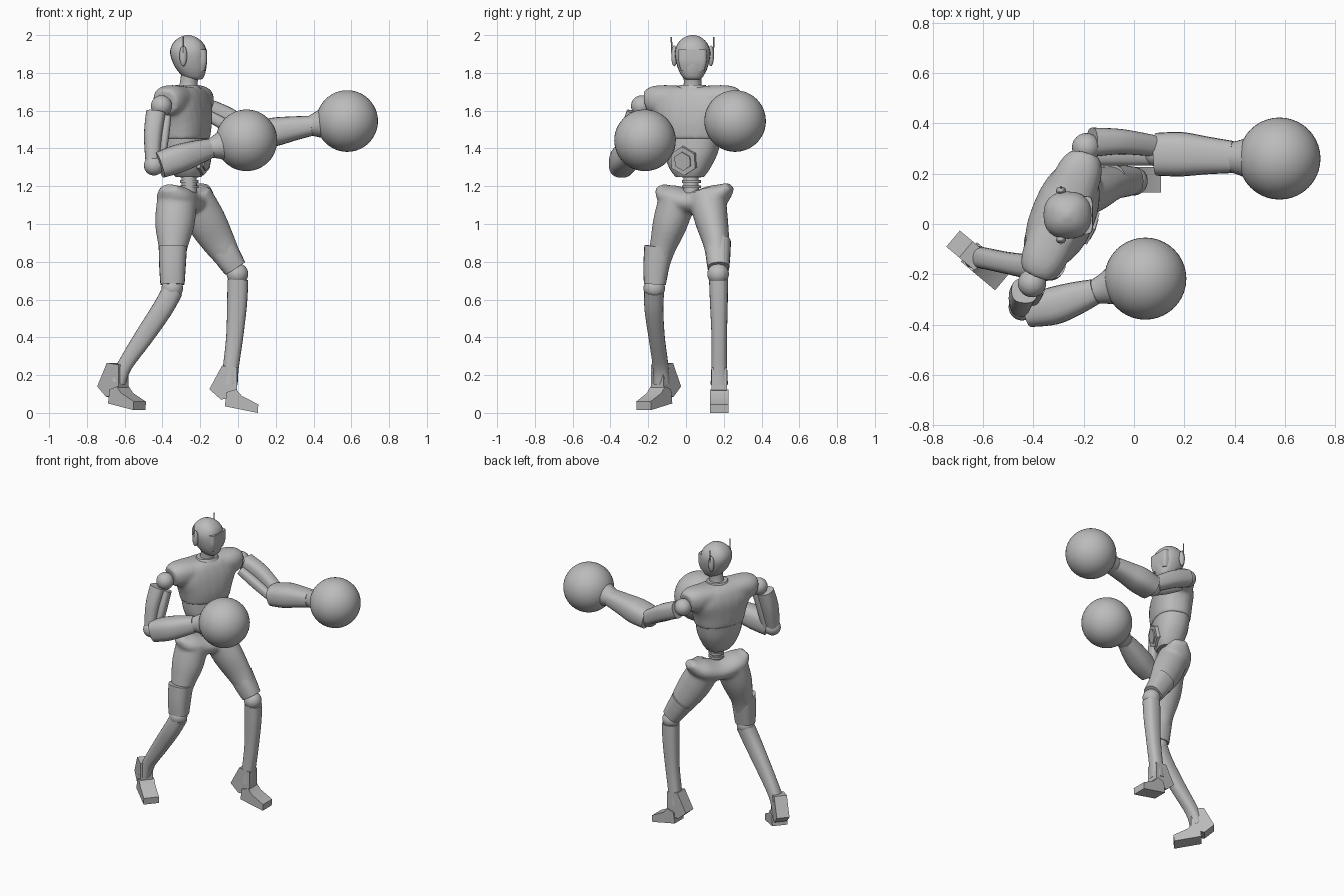
import bpy, bmesh, math
from mathutils import Vector, Matrix

default_cube = bpy.data.objects.get("Cube")
if default_cube:
    bpy.data.objects.remove(default_cube, do_unlink=True)

grey = bpy.data.materials.new("plain_grey")
grey.use_nodes = True
grey.diffuse_color = (0.5, 0.5, 0.5, 1)
grey.node_tree.nodes["Principled BSDF"].inputs["Base Color"].default_value = grey.diffuse_color

X, Y, Z = Vector((1, 0, 0)), Vector((0, 1, 0)), Vector((0, 0, 1))
SIDE = Vector((0.375, 0.927, 0))     # across the turned torso
FRONT = Vector((0.927, -0.375, 0))   # direction the torso faces
parts = []


def finish(name, bm):
    bmesh.ops.recalc_face_normals(bm, faces=bm.faces)
    mesh = bpy.data.meshes.new(name)
    bm.to_mesh(mesh)
    bm.free()
    mesh.materials.append(grey)
    obj = bpy.data.objects.new(name, mesh)
    bpy.context.collection.objects.link(obj)
    parts.append(obj)
    return obj


def spline(points, steps):
    """Catmull-Rom through (x, y, z, width, depth) sections."""
    ends = [points[0]] + list(points) + [points[-1]]
    result = []
    for i in range(1, len(ends) - 2):
        for k in range(steps):
            t = k / steps
            result.append([0.5 * (2 * b + (c - a) * t + (2 * a - 5 * b + 4 * c - d) * t * t
                                  + (3 * b - a - 3 * c + d) * t ** 3)
                           for a, b, c, d in zip(*ends[i - 1:i + 3])])
    return result + [list(points[-1])]


def add_loft(bm, points, ref=Z, upright=False, power=2.0, sides=24, steps=4):
    """Skin rounded rings along a path; width runs along ref."""
    path = spline(points, steps)
    rings = []
    for i, sec in enumerate(path):
        before, after = path[max(i - 1, 0)], path[min(i + 1, len(path) - 1)]
        along = Z if upright else (Vector(after[:3]) - Vector(before[:3])).normalized()
        u = (ref - along * ref.dot(along)).normalized()
        v = along.cross(u)
        ring = []
        for k in range(sides):
            angle = math.tau * k / sides
            c, s = math.cos(angle), math.sin(angle)
            c = math.copysign(abs(c) ** (2 / power), c)
            s = math.copysign(abs(s) ** (2 / power), s)
            ring.append(bm.verts.new(Vector(sec[:3]) + u * c * max(sec[3], 0.004)
                                     + v * s * max(sec[4], 0.004)))
        rings.append(ring)
    for low, high in zip(rings, rings[1:]):
        for k in range(sides):
            n = (k + 1) % sides
            bm.faces.new((low[k], low[n], high[n], high[k]))
    bm.faces.new(rings[0])
    bm.faces.new(rings[-1])


def loft(name, points, **options):
    bm = bmesh.new()
    add_loft(bm, points, **options)
    return finish(name, bm)


def ball(name, center, size):
    bm = bmesh.new()
    scale = Vector(size) if isinstance(size, tuple) else Vector((size,) * 3)
    bmesh.ops.create_uvsphere(bm, u_segments=40, v_segments=24, radius=1,
                              matrix=Matrix.Translation(center) @ Matrix.Diagonal(scale).to_4x4())
    return finish(name, bm)


def rod(name, start, end, radius, sides=16):
    a, b = Vector(start), Vector(end)
    bm = bmesh.new()
    turn = (b - a).to_track_quat("Z", "Y").to_matrix().to_4x4()
    bmesh.ops.create_cone(bm, cap_ends=True, segments=sides, radius1=radius, radius2=radius,
                          depth=(b - a).length, matrix=Matrix.Translation((a + b) / 2) @ turn)
    return finish(name, bm)


def fuse(obj):
    """Blend overlapping volumes into one smooth shell."""
    remesh = obj.modifiers.new("blend", "REMESH")
    remesh.mode = "VOXEL"
    remesh.voxel_size = 0.011
    remesh.use_smooth_shade = True
    smooth = obj.modifiers.new("soften", "SMOOTH")
    smooth.iterations = 6


# Head, visor, ears and antennae
loft("head", [(-.225, .035, 1.765, .03, .035), (-.235, .035, 1.78, .055, .055),
              (-.25, .035, 1.83, .083, .08), (-.262, .035, 1.90, .097, .094),
              (-.264, .035, 1.95, .085, .082), (-.265, .035, 1.985, .05, .05),
              (-.265, .035, 2.0, .012, .012)], ref=X, upright=True, power=2.4)
loft("visor", [(-.21, .035, 1.81, .035, .062), (-.21, .035, 1.86, .046, .075),
               (-.215, .035, 1.925, .05, .075)], ref=X, upright=True, power=6)
for label, sign in (("left", 1), ("right", -1)):
    y = .035 + sign * .097
    ball(label + "_ear", (-.29, y, 1.89), (.02, .016, .055))
    rod(label + "_antenna", (-.29, y + sign * .012, 1.90), (-.29, y + sign * .016, 1.99), .004, 8)
loft("neck", [(-.268, .035, 1.69, .06, .06), (-.262, .035, 1.74, .047, .047),
              (-.25, .035, 1.81, .05, .05)], ref=X, upright=True)
loft("collar", [(-.268, .035, 1.715, .085, .07), (-.268, .035, 1.737, .07, .06)],
     ref=SIDE, upright=True)

# Chest blended with the shoulder yoke
bm = bmesh.new()
add_loft(bm, [(-.28, .03, 1.45, .165, .118), (-.28, .03, 1.53, .185, .125),
              (-.285, .035, 1.62, .22, .122), (-.285, .035, 1.69, .20, .10),
              (-.28, .035, 1.725, .13, .07)], ref=SIDE, upright=True, power=2.4)
add_loft(bm, [(-.385, -.20, 1.645, .065, .065), (-.36, -.14, 1.655, .08, .09),
              (-.285, .04, 1.66, .07, .10), (-.215, .21, 1.655, .08, .09),
              (-.195, .275, 1.645, .065, .06)], power=2.3)
fuse(finish("chest", bm))

# Abdomen, buckle and spine
loft("abdomen", [(-.262, .02, 1.25, .075, .065), (-.268, .02, 1.29, .105, .088),
                 (-.275, .025, 1.37, .142, .108), (-.28, .03, 1.452, .157, .113)],
     ref=SIDE, upright=True, power=2.4)
buckle = Vector((-.18, -.012, 1.335))
tilt = FRONT - Z * 0.2
rod("buckle", buckle - tilt * .04, buckle + tilt * .012, .078, 6)
rod("buckle_center", buckle, buckle + tilt * .02, .05, 6)
rod("spine", (-.255, .03, 1.12), (-.26, .025, 1.27), .04)
for i in range(3):
    z = 1.19 + i * .028
    rod("spine_ring", (-.258, .03, z), (-.258, .03, z + .015), .05)

# Pelvis and thighs as one blended shell
bm = bmesh.new()
add_loft(bm, [(-.37, -.135, 1.195, .025, .05), (-.34, -.08, 1.145, .065, .10),
              (-.28, .045, 1.115, .065, .105), (-.22, .16, 1.145, .065, .10),
              (-.19, .235, 1.20, .025, .045)])
add_loft(bm, [(-.24, .11, 1.15, .10, .10), (-.17, .135, 1.02, .088, .105),
              (-.10, .16, .90, .07, .088), (-.025, .17, .78, .055, .06)], ref=Y)
add_loft(bm, [(-.32, -.04, 1.15, .10, .105), (-.335, -.085, 1.0, .092, .105),
              (-.345, -.13, .85, .066, .072), (-.345, -.162, .70, .052, .06)], ref=Y)
fuse(finish("pelvis_and_thighs", bm))

# Thigh guards, knees and shins
loft("right_thigh_guard", [(-.347, -.165, .68, .058, .064), (-.347, -.158, .77, .068, .07),
                           (-.345, -.145, .88, .076, .075)], ref=Y, power=2.5)
loft("left_thigh_guard", [(-.015, .172, .765, .057, .062), (-.05, .17, .82, .064, .07),
                          (-.10, .168, .90, .07, .078)], ref=Y, power=2.5)
for label, center in (("right", (-.348, -.168, .66)), ("left", (-.003, .17, .735))):
    ball(label + "_knee", center, .057)
loft("right_shin", [(-.345, -.168, .65, .053, .055), (-.40, -.17, .55, .05, .055),
                    (-.50, -.155, .40, .043, .05), (-.60, -.135, .25, .042, .04),
                    (-.635, -.13, .16, .045, .042)], ref=Y, power=2.5)
loft("left_shin", [(-.001, .172, .705, .05, .055), (-.005, .174, .58, .047, .053),
                   (-.018, .176, .40, .041, .045), (-.038, .176, .24, .042, .042),
                   (-.045, .176, .15, .046, .043)], ref=Y, power=2.5)


# Feet: heel spur block and a wider wedge for the toes
def slab(name, origin, heading, profile, half_width):
    forward = Vector((math.cos(heading), math.sin(heading), 0))
    across = Z.cross(forward)
    bm = bmesh.new()
    face = bm.faces.new([bm.verts.new(Vector(origin) + forward * s + Z * z - across * half_width)
                         for s, z in profile])
    extruded = bmesh.ops.extrude_face_region(bm, geom=[face])["geom"]
    bmesh.ops.translate(bm, vec=across * half_width * 2,
                        verts=[v for v in extruded if isinstance(v, bmesh.types.BMVert)])
    return finish(name, bm)


heel = [(-.045, .25), (-.112, .125), (-.05, .07), (.0, .08), (.035, .12), (.035, .24)]
toes = [(-.03, .035), (.145, .0), (.148, .045), (.06, .09), (.03, .125), (-.02, .11)]
for label, origin, heading in (("left", (-.04, .176, 0), 0),
                               ("right", (-.633, -.13, .015), math.radians(-40))):
    slab(label + "_heel", origin, heading, heel, .042)
    slab(label + "_toes", origin, heading, toes, .05)

# Right arm, bent with the forearm forward
ball("right_shoulder", (-.405, -.235, 1.625), .056)
loft("right_upper_arm", [(-.435, -.265, 1.59, .052, .05), (-.45, -.295, 1.47, .048, .055),
                         (-.452, -.325, 1.33, .038, .045)], ref=X, power=2.6)
loft("right_arm_bar", [(-.375, -.25, 1.57, .022, .03), (-.395, -.28, 1.45, .028, .032),
                       (-.415, -.31, 1.31, .025, .03)], ref=X, power=2.6)
ball("right_elbow", (-.445, -.33, 1.31), .053)
loft("right_forearm", [(-.415, -.345, 1.312, .07, .065), (-.32, -.325, 1.345, .075, .075),
                       (-.23, -.295, 1.375, .066, .066), (-.15, -.267, 1.40, .052, .05)],
     power=2.6)
loft("right_cuff", [(-.16, -.27, 1.398, .047, .047), (-.115, -.257, 1.408, .063, .063),
                    (-.06, -.24, 1.42, .09, .09)])
ball("right_glove", (.045, -.217, 1.443), .163)

# Left arm, reaching forward
ball("left_shoulder", (-.19, .305, 1.625), .056)
loft("left_upper_arm", [(-.165, .325, 1.61, .055, .058), (-.05, .327, 1.56, .055, .05),
                        (.085, .31, 1.48, .047, .042)], power=2.6)
loft("left_arm_bar", [(-.16, .26, 1.575, .028, .028), (-.05, .262, 1.515, .032, .03),
                      (.07, .26, 1.455, .028, .028)], power=2.6)
ball("left_elbow", (.085, .285, 1.465), .055)
loft("left_forearm", [(.09, .277, 1.467, .07, .085), (.19, .277, 1.487, .076, .088),
                      (.29, .272, 1.505, .065, .075), (.39, .266, 1.52, .053, .064)], power=2.6)
loft("left_cuff", [(.375, .266, 1.518, .05, .058), (.42, .264, 1.526, .068, .07),
                   (.475, .262, 1.535, .092, .092)])
ball("left_glove", (.578, .26, 1.545), .163)

# Smooth shading with crisp edges
bpy.ops.object.select_all(action="DESELECT")
for obj in parts:
    obj.select_set(True)
bpy.context.view_layer.objects.active = parts[0]
bpy.ops.object.shade_smooth_by_angle(angle=math.radians(35))
